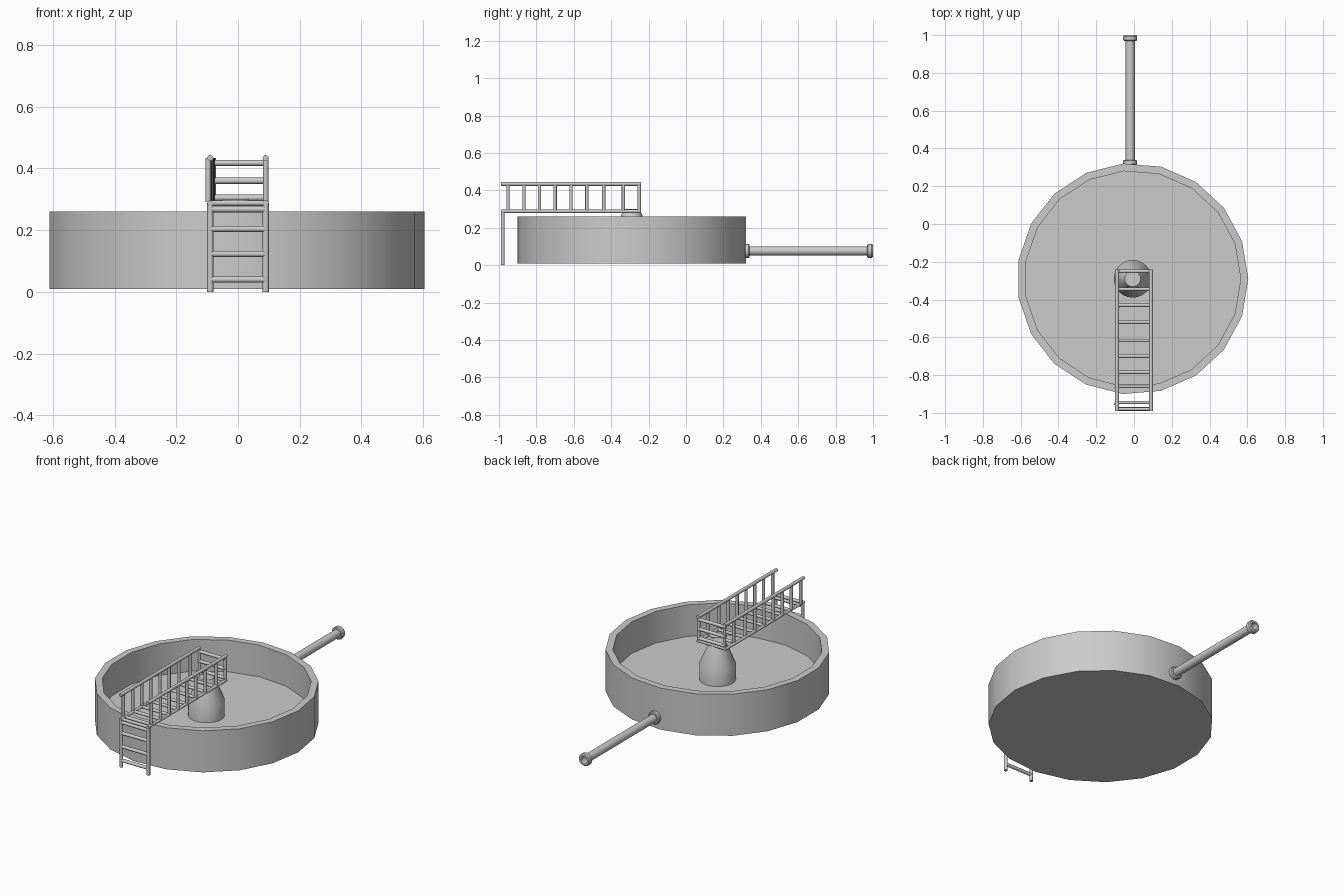
import bpy, bmesh, math
from mathutils import Vector, Matrix

if "Cube" in bpy.data.objects:
    bpy.data.objects.remove(bpy.data.objects["Cube"])


def finish(name, bm, loc=(0, 0, 0), rot=(0, 0, 0)):
    bmesh.ops.recalc_face_normals(bm, faces=bm.faces)
    mesh = bpy.data.meshes.new(name)
    bm.to_mesh(mesh)
    bm.free()
    ob = bpy.data.objects.new(name, mesh)
    ob.location, ob.rotation_euler = loc, rot
    bpy.context.collection.objects.link(ob)
    bpy.ops.object.select_all(action='DESELECT')
    ob.select_set(True)
    bpy.context.view_layer.objects.active = ob
    bpy.ops.object.shade_smooth_by_angle(angle=math.radians(35))
    return ob


def lathe(name, profile, sides, loc, rot=(0, 0, 0)):
    """Revolve (radius, height) points about local z."""
    bm = bmesh.new()
    rings = []
    for i in range(sides):
        a = 2 * math.pi * i / sides
        rings.append([bm.verts.new((r * math.cos(a), r * math.sin(a), z)) for r, z in profile])
    for i in range(sides):
        p, q = rings[i], rings[(i + 1) % sides]
        for j in range(len(profile) - 1):
            bm.faces.new((p[j], q[j], q[j + 1], p[j + 1]))
    bmesh.ops.remove_doubles(bm, verts=bm.verts, dist=1e-5)
    return finish(name, bm, loc, rot)


def rods(name, segments, radius=0.009, sides=12):
    """Round bars between pairs of points, joined in one object."""
    bm = bmesh.new()
    for a, b in segments:
        a, b = Vector(a), Vector(b)
        d = b - a
        m = Matrix.Translation((a + b) / 2) @ d.to_track_quat('Z', 'Y').to_matrix().to_4x4()
        bmesh.ops.create_cone(bm, cap_ends=True, segments=sides, radius1=radius,
                              radius2=radius, depth=d.length, matrix=m)
    return finish(name, bm)


# Open round tank with a low-sided wall
CX, CY = -0.007, -0.29
lathe("tank", [(0, 0.01), (0.612, 0.01), (0.612, 0.26), (0.572, 0.26), (0.572, 0.07), (0, 0.07)],
      19, (CX, CY, 0))

# Central column with tapered top
lathe("center_column", [(0, 0.06), (0.1, 0.06), (0.1, 0.165), (0.042, 0.3), (0, 0.3)],
      24, (CX, CY, 0))

# Hollow outlet pipe with a flange at each end
lathe("outlet_pipe", [(0, 0.01), (0, 0), (0.032, 0), (0.037, 0.005), (0.037, 0.022), (0.032, 0.027),
                      (0.024, 0.027), (0.024, 0.655), (0.032, 0.655), (0.037, 0.66),
                      (0.037, 0.68), (0.032, 0.687), (0.021, 0.687), (0.021, 0.01), (0, 0.01)],
      20, (-0.02, 0.313, 0.076), (-math.pi / 2, 0, 0))

# Walkway rails, balusters and floor bars
X, Y0, Y1, ZB, ZT = 0.09, -0.99, -0.24, 0.288, 0.434
post_y = [-0.952, -0.866, -0.783, -0.70, -0.615, -0.53, -0.44, -0.335, -0.25]
rods("handrails", [((s * X, Y0, ZT), (s * X, Y1, ZT)) for s in (-1, 1)], 0.01)
rods("walkway_beams", [((s * X, Y0, ZB), (s * X, Y1, ZB)) for s in (-1, 1)])
rods("right_balusters", [((X, y, ZB), (X, y, ZT)) for y in post_y])
# Left balusters drift slightly outward towards the front
rods("left_balusters", [((-0.081 + 0.022 * (y + 0.25), y, ZB + 0.004),
                         (-0.081 + 0.022 * (y + 0.25), y, ZT)) for y in post_y])
rods("walkway_bars", [((-X, y, ZB), (X, y, ZB)) for y in
                      (-0.98, -0.945, -0.86, -0.785, -0.70, -0.617, -0.52, -0.43, -0.345, -0.25)])
rods("end_guard_bars", [((-X, -0.25, z), (X, -0.25, z)) for z in (0.305, 0.36, 0.418)], 0.01)

# Access ladder
rods("ladder_stiles", [((s * X, -0.98, 0), (s * X, -0.98, ZB)) for s in (-1, 1)], 0.01)
rods("ladder_rungs", [((-X, -0.98, z), (X, -0.98, z)) for z in (0.04, 0.123, 0.204, 0.268)], 0.01)
